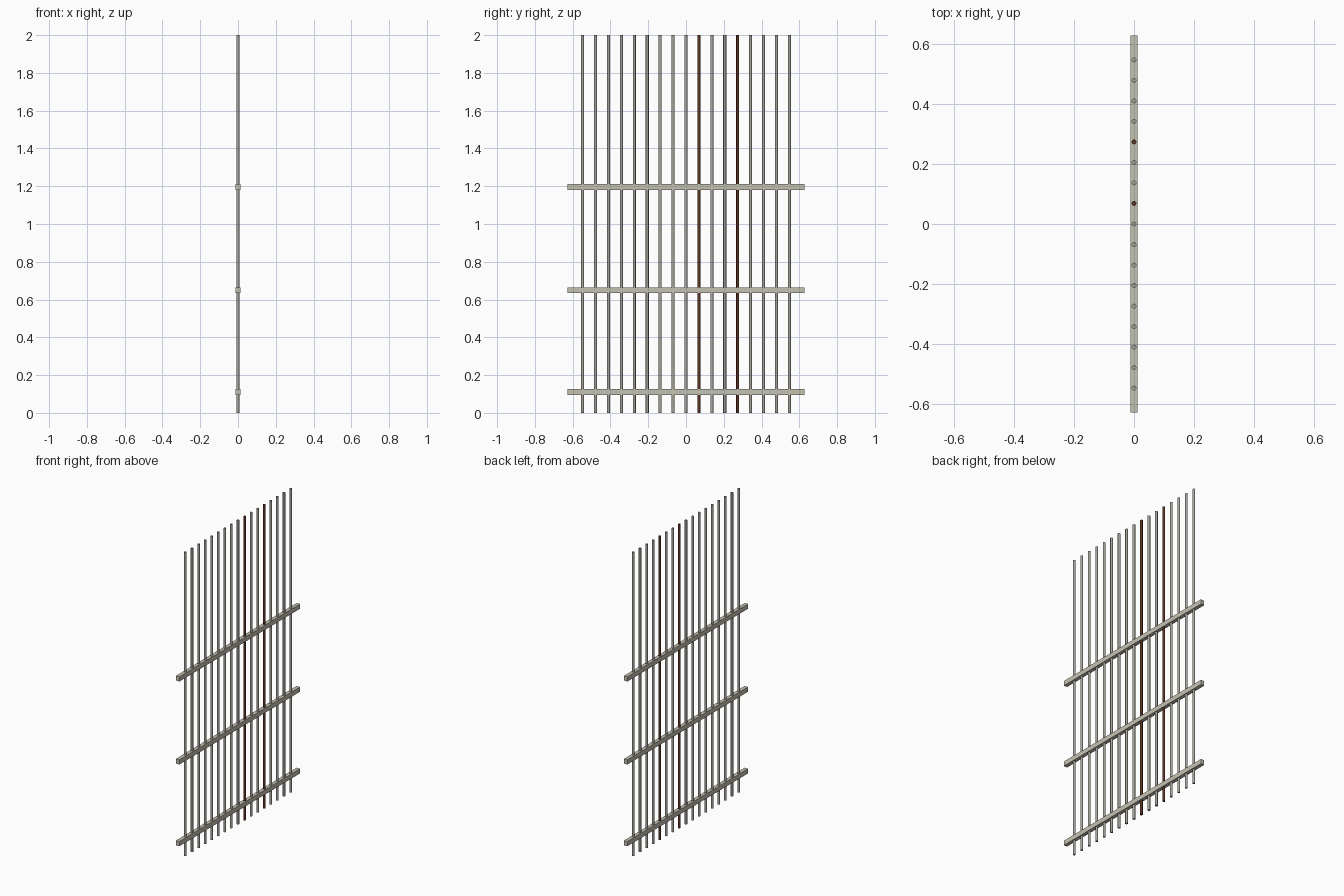
import bpy

if "Cube" in bpy.data.objects:
    bpy.data.objects.remove(bpy.data.objects["Cube"])


def material(name, rgb):
    m = bpy.data.materials.new(name)
    m.diffuse_color = (*rgb, 1.0)
    m.use_nodes = True
    m.node_tree.nodes["Principled BSDF"].inputs["Base Color"].default_value = m.diffuse_color
    return m


RAIL = material("pale_grey_beige", (0.56, 0.54, 0.45))
STEEL = material("steel_grey", (0.38, 0.37, 0.33))
RUST = material("rust_brown", (0.10, 0.032, 0.016))

BARS_EACH_SIDE = 8
SPACING = 0.0684
BAR_RADIUS = 0.008

# Upright round bars, two of them rusted
for i in range(-BARS_EACH_SIDE, BARS_EACH_SIDE + 1):
    bpy.ops.mesh.primitive_cylinder_add(
        vertices=16, radius=BAR_RADIUS, depth=2.0,
        location=(0, i * SPACING, 1.0))
    bar = bpy.context.object
    rusted = i in (1, 4)
    bar.name = "rusted_bar" if rusted else "upright_bar"
    bar.data.materials.append(RUST if rusted else STEEL)
    bpy.ops.object.shade_smooth_by_angle()

# Flat cross rails that the bars pass through
for name, z in (("lower_rail", 0.111), ("middle_rail", 0.649), ("upper_rail", 1.196)):
    bpy.ops.mesh.primitive_cube_add(size=1, location=(0, 0, z))
    rail = bpy.context.object
    rail.name = name
    rail.scale = (0.025, 1.256, 0.031)
    bpy.ops.object.transform_apply(location=False, rotation=False, scale=True)
    rail.data.materials.append(RAIL)
